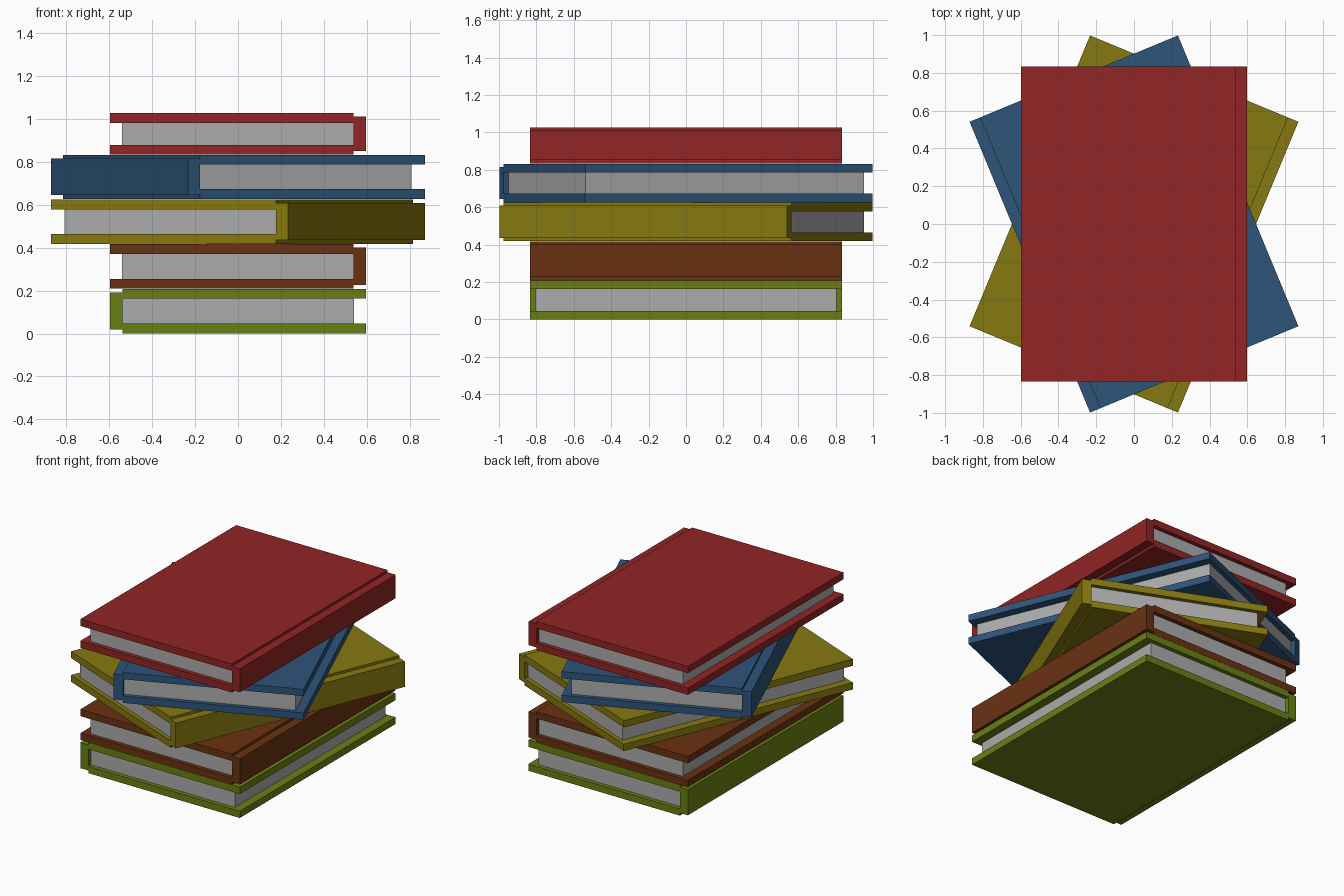
import bpy, math
from mathutils import Matrix, Vector

if "Cube" in bpy.data.objects:
    bpy.data.objects.remove(bpy.data.objects["Cube"])


def material(name, rgb):
    m = bpy.data.materials.new(name)
    m.diffuse_color = (*rgb, 1)
    m.use_nodes = True
    m.node_tree.nodes["Principled BSDF"].inputs["Base Color"].default_value = m.diffuse_color
    return m


paper = material("paper grey", (0.41, 0.41, 0.41))


def box(name, lo, hi, mat, place):
    # axis-aligned box in book space, then placed in the stack
    bpy.ops.mesh.primitive_cube_add(size=1)
    ob = bpy.context.object
    ob.name = name
    lo, hi = Vector(lo), Vector(hi)
    ob.data.transform(place @ Matrix.Translation((lo + hi) / 2) @ Matrix.Diagonal((*(hi - lo), 1)))
    ob.data.materials.append(mat)


def book(colour, rgb, z0, z1, side, angle):
    # the spine sits on +x; side = -1 turns the book half round
    mat = material(colour, rgb)
    turn = math.radians(angle + (180 if side < 0 else 0))
    place = Matrix.Translation((0, 0, z0)) @ Matrix.Rotation(turn, 4, 'Z')
    h, t, hy = z1 - z0, 0.046, 0.833
    box(colour + "_bottom_cover", (-0.597, -hy, 0), (0.537, hy, t), mat, place)
    box(colour + "_top_cover", (-0.597, -hy, h - t), (0.537, hy, h), mat, place)
    box(colour + "_spine", (0.537, -hy, 0.018), (0.597, hy, h - 0.016), mat, place)
    box(colour + "_pages", (-0.54, -0.805, t), (0.537, 0.805, h - t), paper, place)


# stack from the bottom up: colour, linear rgb, z range, spine side, turn
book("green", (0.141, 0.216, 0.007), 0.000, 0.208, -1, 0)
book("brown", (0.144, 0.032, 0.006), 0.209, 0.416, 1, 0)
book("yellow", (0.238, 0.191, 0.005), 0.418, 0.624, 1, -22.5)
book("blue", (0.027, 0.089, 0.195), 0.626, 0.832, -1, 22.5)
book("red", (0.288, 0.018, 0.018), 0.833, 1.026, 1, 0)
